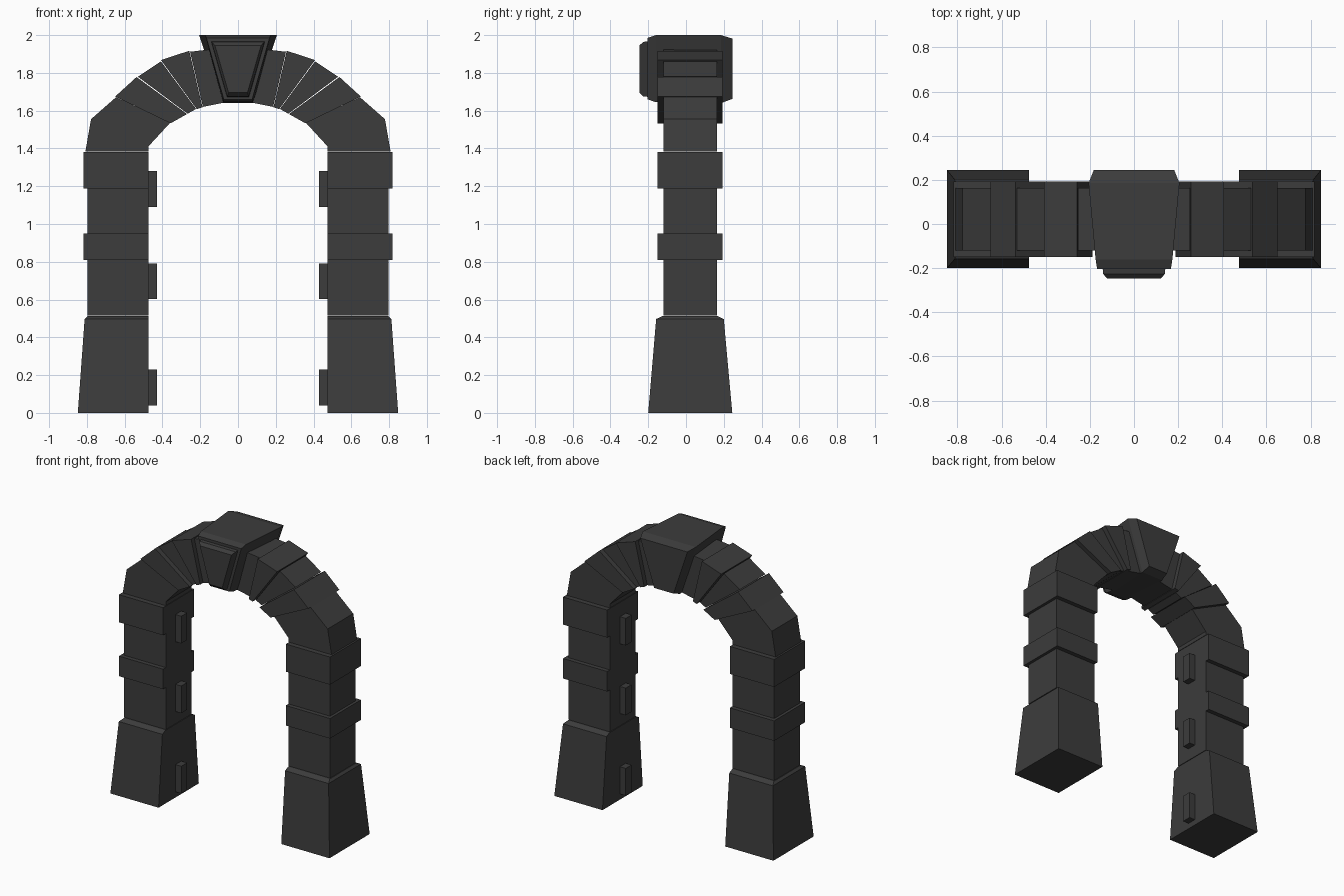
import bpy, bmesh

if "Cube" in bpy.data.objects:
    bpy.data.objects.remove(bpy.data.objects["Cube"])

stone = bpy.data.materials.new("dark_stone")
stone.diffuse_color = (0.045, 0.045, 0.045, 1)
stone.use_nodes = True
stone.node_tree.nodes["Principled BSDF"].inputs["Base Color"].default_value = stone.diffuse_color


def loft(name, loops):
    """Closed solid skinned through loops with equal point counts."""
    bm = bmesh.new()
    rings = [[bm.verts.new(p) for p in loop] for loop in loops]
    for a, b in zip(rings, rings[1:]):
        n = len(a)
        for i in range(n):
            j = (i + 1) % n
            bm.faces.new((a[i], a[j], b[j], b[i]))
    bm.faces.new(rings[0])
    bm.faces.new(rings[-1])
    bmesh.ops.recalc_face_normals(bm, faces=bm.faces)
    me = bpy.data.meshes.new(name)
    bm.to_mesh(me)
    bm.free()
    me.materials.append(stone)
    ob = bpy.data.objects.new(name, me)
    bpy.context.collection.objects.link(ob)
    return ob


def rect(s, x0, x1, y0, y1, z):
    return [(s * x0, y0, z), (s * x1, y0, z), (s * x1, y1, z), (s * x0, y1, z)]


def box(name, s, x0, x1, y0, y1, z0, z1):
    return loft(name, [rect(s, x0, x1, y0, y1, z) for z in (z0, z1)])


def prism(name, s, profile, y0, y1):
    return loft(name, [[(s * x, y, z) for x, z in profile] for y in (y0, y1)])


def trapezoid(y, top, bottom, z0, z1):
    return [(-bottom, y, z0), (bottom, y, z0), (top, y, z1), (-top, y, z1)]


NARROW, WIDE = (-0.12, 0.163), (-0.15, 0.193)
INNER = 0.475

# Arch stones from springing to keystone (x, z), with their depth
stones = [
    ([(0.475, 1.383), (0.808, 1.383), (0.778, 1.555), (0.645, 1.672), (0.36, 1.535), (0.475, 1.41)], NARROW),
    ([(0.357, 1.533), (0.65, 1.675), (0.537, 1.778), (0.27, 1.582)], WIDE),
    ([(0.267, 1.584), (0.53, 1.78), (0.408, 1.861), (0.222, 1.609)], NARROW),
    ([(0.218, 1.608), (0.408, 1.868), (0.258, 1.917), (0.188, 1.618)], WIDE),
    ([(0.186, 1.62), (0.254, 1.912), (0.14, 1.925), (0.06, 1.645)], NARROW),
]

for s, side in ((-1, "left"), (1, "right")):
    # Tapered plinth with chamfered top
    loft(f"plinth_{side}", [
        rect(s, INNER, 0.848, -0.2, 0.245, 0),
        rect(s, INNER, 0.812, -0.158, 0.2, 0.497),
        rect(s, INNER, 0.797, -0.125, 0.168, 0.512)])
    # Shaft blocks and projecting bands
    for i, (z0, z1) in enumerate(((0.516, 0.81), (0.95, 1.187))):
        box(f"shaft_{side}_{i}", s, INNER, 0.797, *NARROW, z0, z1)
    for i, (z0, z1) in enumerate(((0.81, 0.95), (1.187, 1.38))):
        box(f"band_{side}_{i}", s, INNER, 0.817, *WIDE, z0, z1)
    # Small lugs on the inner faces
    for i, z in enumerate((0.04, 0.602, 1.09)):
        box(f"lug_{side}_{i}", s, 0.43, INNER + 0.005, -0.013, 0.052, z, z + 0.19)
    for i, (profile, depth) in enumerate(stones):
        prism(f"arch_stone_{side}_{i}", s, profile, *depth)

# Keystone with chamfered front and back, and raised front panel
loft("keystone", [
    trapezoid(-0.203, 0.167, 0.075, 1.66, 1.985),
    trapezoid(-0.16, 0.174, 0.078, 1.645, 2.0),
    trapezoid(0.185, 0.206, 0.083, 1.64, 2.0),
    trapezoid(0.245, 0.182, 0.075, 1.662, 1.982)])
loft("keystone_panel", [
    trapezoid(-0.2, 0.142, 0.058, 1.673, 1.967),
    trapezoid(-0.226, 0.14, 0.057, 1.676, 1.964),
    trapezoid(-0.247, 0.122, 0.05, 1.695, 1.945)])
